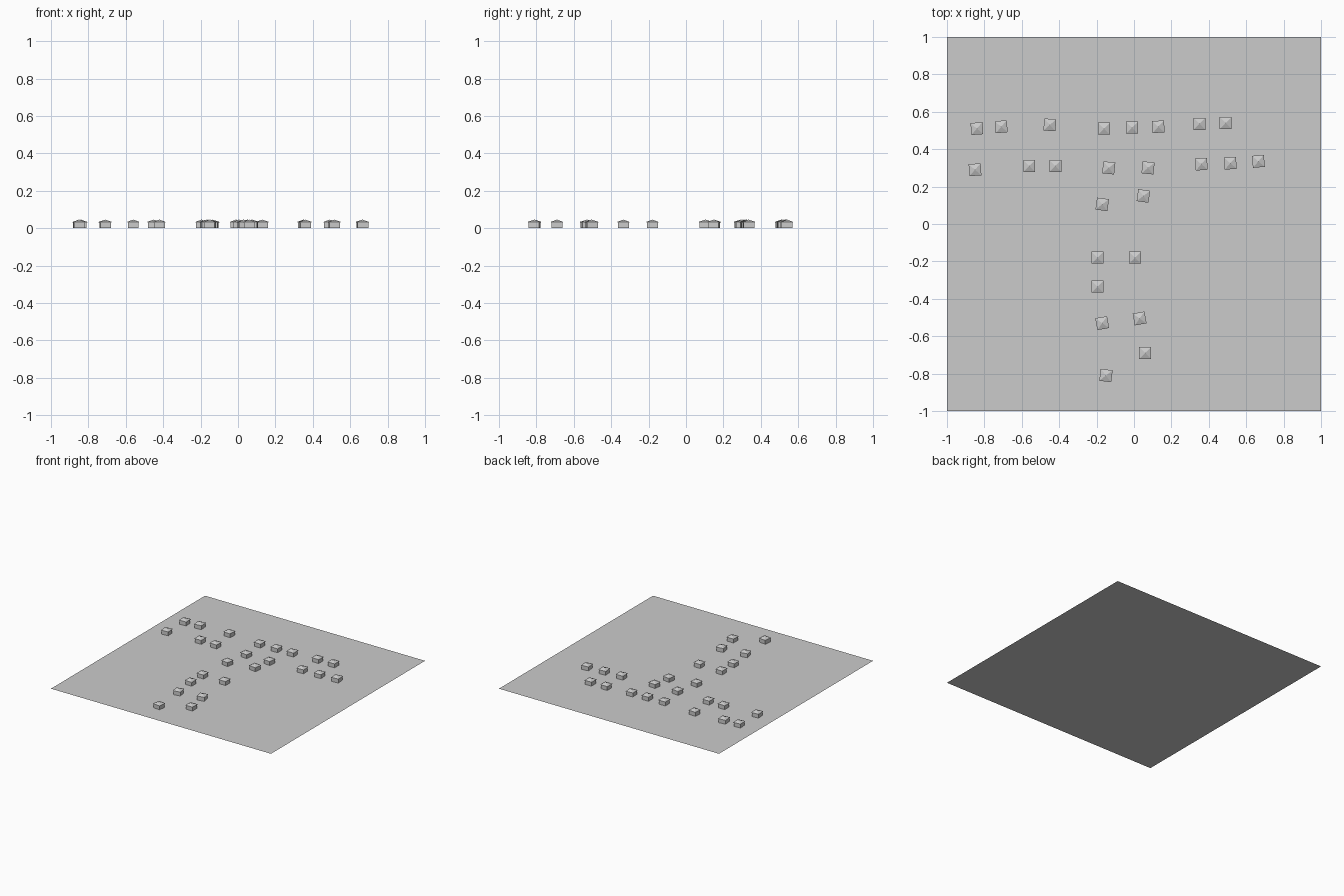
import bpy, bmesh, math

cube = bpy.data.objects.get("Cube")
if cube:
    bpy.data.objects.remove(cube)

grey = bpy.data.materials.new("plain_grey")
grey.use_nodes = True
colour = (0.6, 0.6, 0.6, 1)
grey.diffuse_color = colour
grey.node_tree.nodes["Principled BSDF"].inputs["Base Color"].default_value = colour


def finish(bm, name):
    bmesh.ops.recalc_face_normals(bm, faces=bm.faces)
    mesh = bpy.data.meshes.new(name)
    bm.to_mesh(mesh)
    bm.free()
    mesh.materials.append(grey)
    return mesh


def place(mesh, name, x=0, y=0, turn=0):
    ob = bpy.data.objects.new(name, mesh)
    ob.location = (x, y, 0)
    ob.rotation_euler.z = math.radians(turn)
    bpy.context.collection.objects.link(ob)


def ring(bm, half, z):
    return [bm.verts.new((sx * half, sy * half, z))
            for sx, sy in ((-1, -1), (1, -1), (1, 1), (-1, 1))]


# Ground sheet
bm = bmesh.new()
bm.faces.new(ring(bm, 1, 0))
place(finish(bm, "ground"), "ground")

# Hut: square walls, slightly overhanging eaves and a low pyramid roof
WALL, EAVE = 0.029, 0.032
bm = bmesh.new()
rings = [ring(bm, WALL, 0), ring(bm, WALL, 0.030),
         ring(bm, EAVE, 0.030), ring(bm, EAVE, 0.034)]
apex = bm.verts.new((0, 0, 0.046))
for low, high in zip(rings, rings[1:]):
    for i in range(4):
        j = (i + 1) % 4
        bm.faces.new((low[i], low[j], high[j], high[i]))
for i in range(4):
    bm.faces.new((rings[-1][i], rings[-1][(i + 1) % 4], apex))
hut = finish(bm, "hut")

# Huts along the two streets: x, y, turn in degrees
back_row = [(-.84, .51, 4), (-.71, .52, 5), (-.45, .53, -4), (-.16, .51, 0),
            (-.01, .515, 0), (.13, .52, 3), (.35, .535, 0), (.49, .54, 0)]
front_row = [(-.85, .29, 4), (-.56, .31, 0), (-.42, .31, 0), (-.135, .30, -6),
             (.075, .30, -6), (.36, .32, 4), (.515, .325, 4), (.665, .335, 5)]
side_street = [(-.17, .105, -8), (.05, .15, -8), (-.195, -.18, 0),
               (.005, -.18, 0), (-.195, -.335, 0), (-.17, -.53, 10),
               (.03, -.505, 10), (-.15, -.81, -7), (.06, -.69, 0)]
for label, row in (("back_row", back_row), ("front_row", front_row),
                   ("side_street", side_street)):
    for n, (x, y, turn) in enumerate(row, 1):
        place(hut, f"{label}_hut_{n}", x, y, turn)
